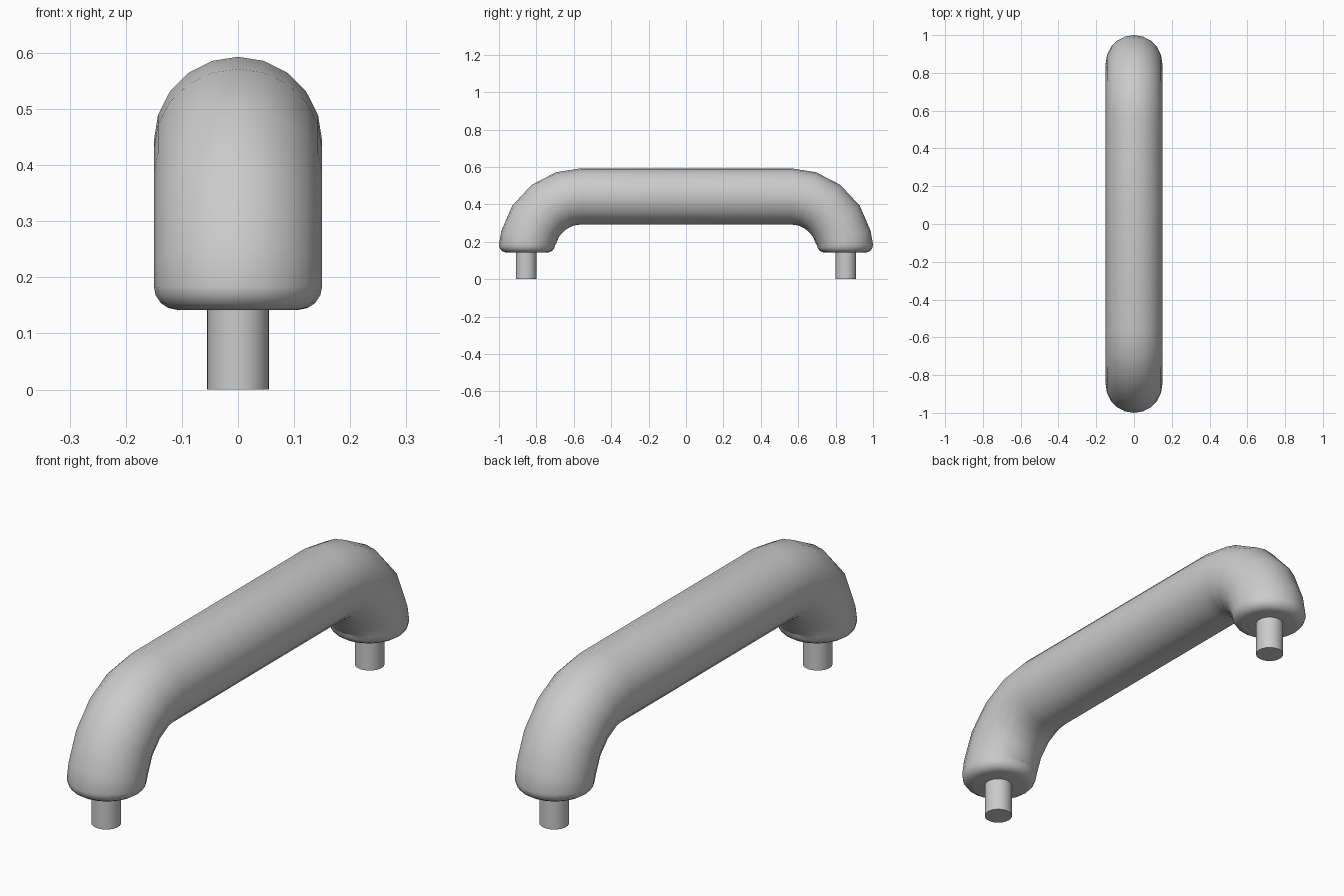
import bpy, bmesh
from math import sin, cos, radians, pi

if "Cube" in bpy.data.objects:
    bpy.data.objects.remove(bpy.data.objects["Cube"])

R, BEND, SIDES = 0.15, 0.29, 20       # tube radius, bend radius, tube sides
BY, BZ = 0.56, 0.153                  # bend centre
LEG_Y, FOOT_Z, ROUND = 0.85, 0.142, 0.042

# Stations of the +y half: (y, z, outward_y, outward_z, radius)
half = []
for deg in (0, 18, 37, 57, 76):
    t = radians(deg)
    half.append((BY + BEND * sin(t), BZ + BEND * cos(t), sin(t), cos(t), R))
for deg in (0, 22.5, 45, 67.5, 90):
    t = radians(deg)
    half.append((LEG_Y, FOOT_Z + ROUND * (1 - sin(t)), 1, 0,
                 R - ROUND * (1 - cos(t))))
stations = [(-y, z, -oy, oz, r) for y, z, oy, oz, r in reversed(half)] + half


def finish(bm, name):
    bmesh.ops.recalc_face_normals(bm, faces=bm.faces[:])
    mesh = bpy.data.meshes.new(name)
    bm.to_mesh(mesh)
    bm.free()
    ob = bpy.data.objects.new(name, mesh)
    bpy.context.collection.objects.link(ob)
    bpy.ops.object.select_all(action='DESELECT')
    ob.select_set(True)
    bpy.context.view_layer.objects.active = ob
    bpy.ops.object.shade_smooth_by_angle(angle=radians(35))
    return ob


# Handle grip: bent tube with rounded feet
bm = bmesh.new()
rings = []
for y, z, oy, oz, r in stations:
    rings.append([bm.verts.new((r * cos(a), y + r * sin(a) * oy, z + r * sin(a) * oz))
                  for a in (2 * pi * i / SIDES for i in range(SIDES))])
for a, b in zip(rings, rings[1:]):
    for i in range(SIDES):
        j = (i + 1) % SIDES
        bm.faces.new((a[i], a[j], b[j], b[i]))
bm.faces.new(rings[0])
bm.faces.new(rings[-1])
finish(bm, "handle_grip")

# Mounting pins under both feet
for side, name in ((-1, "front_pin"), (1, "back_pin")):
    bm = bmesh.new()
    bmesh.ops.create_cone(bm, cap_ends=True, segments=32, radius1=0.055,
                          radius2=0.055, depth=0.15)
    bmesh.ops.translate(bm, verts=bm.verts[:], vec=(0, side * 0.855, 0.075))
    finish(bm, name)
